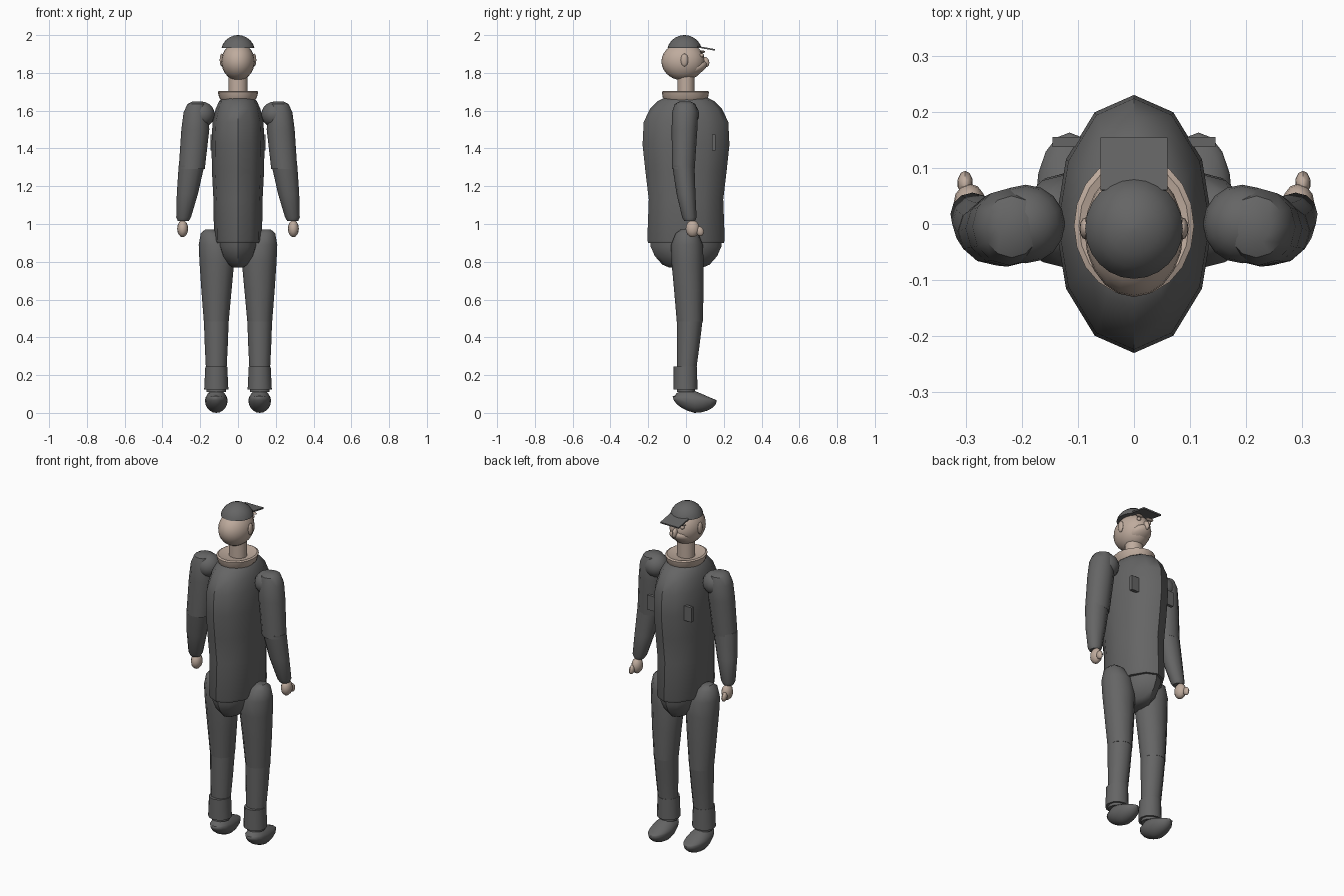
import bpy, bmesh, math
from mathutils import Matrix, Vector

cube = bpy.data.objects.get("Cube")
if cube:
    bpy.data.objects.remove(cube, do_unlink=True)


def material(name, color):
    m = bpy.data.materials.new(name)
    m.use_nodes = True
    m.diffuse_color = (*color, 1)
    m.node_tree.nodes["Principled BSDF"].inputs["Base Color"].default_value = (*color, 1)
    return m


CLOTH = material("grey cloth", (0.13, 0.13, 0.13))
SKIN = material("pale skin", (0.52, 0.41, 0.34))


def finish(name, bm, mat):
    bmesh.ops.recalc_face_normals(bm, faces=bm.faces[:])
    mesh = bpy.data.meshes.new(name)
    bm.to_mesh(mesh)
    bm.free()
    mesh.materials.append(mat)
    for p in mesh.polygons:
        p.use_smooth = True
    mesh.set_sharp_from_angle(angle=math.radians(40))
    ob = bpy.data.objects.new(name, mesh)
    bpy.context.collection.objects.link(ob)
    return ob


def loft(name, rings, mat, sides=12):
    """Skin horizontal elliptical rings given as (x, y, z, rx, ry)."""
    bm = bmesh.new()
    loops = []
    for x, y, z, rx, ry in rings:
        angles = [math.tau * i / sides for i in range(sides)]
        loops.append([bm.verts.new((x + rx * math.cos(a), y + ry * math.sin(a), z)) for a in angles])
    for low, high in zip(loops, loops[1:]):
        for i in range(sides):
            j = (i + 1) % sides
            bm.faces.new((low[i], low[j], high[j], high[i]))
    bm.faces.new(loops[0])
    bm.faces.new(loops[-1])
    return finish(name, bm, mat)


def ball(name, center, radii, mat, tilt=0, segments=16, rings=10):
    bm = bmesh.new()
    bmesh.ops.create_uvsphere(bm, u_segments=segments, v_segments=rings, radius=1)
    bm.transform(Matrix.Translation(center) @ Matrix.Rotation(math.radians(tilt), 4, 'X')
                 @ Matrix.Diagonal((*radii, 1)))
    return finish(name, bm, mat)


def box(name, center, size, mat, tilt=0):
    bm = bmesh.new()
    bmesh.ops.create_cube(bm, size=1)
    bm.transform(Matrix.Translation(center) @ Matrix.Rotation(math.radians(tilt), 4, 'X')
                 @ Matrix.Diagonal((*size, 1)))
    return finish(name, bm, mat)


# Body
loft("jacket", [(0, 0, z, rx, ry) for z, rx, ry in (
    (0.90, 0.122, 0.20), (0.915, 0.127, 0.205), (1.13, 0.13, 0.197), (1.28, 0.138, 0.215),
    (1.42, 0.14, 0.23), (1.54, 0.135, 0.224), (1.61, 0.118, 0.19),
    (1.65, 0.10, 0.15), (1.67, 0.08, 0.11))], CLOTH)
loft("pelvis", [(0, 0, z, rx, ry) for z, rx, ry in (
    (0.77, 0.03, 0.09), (0.785, 0.055, 0.125), (0.83, 0.088, 0.165),
    (0.88, 0.105, 0.187), (0.93, 0.105, 0.187))], CLOTH)
loft("collar", [(0, -0.003, z, rx, ry) for z, rx, ry in (
    (1.655, 0.09, 0.11), (1.67, 0.10, 0.12), (1.70, 0.107, 0.125),
    (1.705, 0.098, 0.115), (1.69, 0.05, 0.05))], SKIN, 20)

# Head and cap
loft("neck", [(0, 0, 1.65, 0.05, 0.046), (0, 0, 1.80, 0.05, 0.046)], SKIN, 16)
ball("head", (0, -0.015, 1.86), (0.088, 0.115, 0.10), SKIN, segments=20, rings=14)
ball("jaw", (0, 0.045, 1.822), (0.062, 0.072, 0.034), SKIN, tilt=25)
ball("nose", (0, 0.103, 1.858), (0.014, 0.02, 0.028), SKIN, tilt=15, segments=12, rings=8)
loft("cap_crown", [(0, -0.008, z, r, r * 1.03) for z, r in (
    (1.932, 0.087), (1.95, 0.081), (1.972, 0.066), (1.988, 0.045),
    (1.997, 0.022), (2.0, 0.004))], CLOTH, 24)
box("cap_visor", (0, 0.107, 1.93), (0.12, 0.095, 0.008), CLOTH, tilt=-10)

# Paired parts
for side, s in (("left", 1), ("right", -1)):
    def limb(name, rings, mat, sides=12):
        return loft(f"{side}_{name}", [(s * r[0], *r[1:]) for r in rings], mat, sides)

    def lump(name, center, radii, mat, **kw):
        return ball(f"{side}_{name}", (s * center[0], *center[1:]), radii, mat, **kw)

    # Face details
    lump("ear", (0.086, -0.008, 1.868), (0.011, 0.02, 0.034), SKIN, segments=12, rings=8)
    lump("eye", (0.035, 0.083, 1.893), (0.012, 0.012, 0.011), SKIN, segments=10, rings=6)
    lump("brow", (0.035, 0.088, 1.912), (0.024, 0.013, 0.007), SKIN, segments=10, rings=6)

    # Arm
    lump("shoulder", (0.193, 0, 1.58), (0.07, 0.07, 0.068), CLOTH)
    limb("upper_arm", [
        (0.215, -0.005, 1.648, 0.028, 0.03), (0.218, -0.005, 1.635, 0.05, 0.055),
        (0.222, -0.005, 1.59, 0.066, 0.069), (0.226, -0.008, 1.50, 0.074, 0.068),
        (0.245, -0.014, 1.29, 0.069, 0.06)], CLOTH)
    limb("forearm", [
        (0.246, -0.014, 1.31, 0.068, 0.059), (0.268, 0.0, 1.16, 0.056, 0.05),
        (0.288, 0.018, 1.035, 0.039, 0.038), (0.29, 0.02, 1.015, 0.028, 0.028)], CLOTH)
    lump("hand", (0.293, 0.035, 0.975), (0.029, 0.037, 0.045), SKIN, segments=12, rings=8)
    lump("thumb", (0.301, 0.073, 0.962), (0.014, 0.021, 0.026), SKIN, tilt=20, segments=10, rings=8)

    # Leg
    limb("thigh", [
        (0.148, 0.005, 0.972, 0.025, 0.03), (0.142, 0.005, 0.95, 0.055, 0.06),
        (0.118, 0.005, 0.89, 0.09, 0.084), (0.112, 0.008, 0.80, 0.092, 0.085),
        (0.114, 0.015, 0.65, 0.08, 0.078), (0.115, 0.02, 0.485, 0.066, 0.069)], CLOTH)
    limb("shin", [
        (0.115, 0.02, 0.50, 0.066, 0.069), (0.115, 0.012, 0.36, 0.061, 0.06),
        (0.115, 0.003, 0.22, 0.054, 0.05), (0.115, 0.0, 0.11, 0.052, 0.048)], CLOTH)
    limb("trouser_cuff", [(0.115, -0.003, 0.125, 0.064, 0.063),
                          (0.115, -0.003, 0.245, 0.058, 0.062)], CLOTH)

    # Shoe, flattened toward the toe
    shoe = lump("shoe", (0.115, 0.046, 0.066), (0.06, 0.117, 0.066), CLOTH)
    for v in shoe.data.vertices:
        if v.co.z > 0.066:
            v.co.z -= 0.35 * max(0, v.co.y) * (v.co.z - 0.066) / 0.066
        elif v.co.y < 0.046:
            v.co.z += 0.2 * (0.046 - v.co.y)

    # Chest pocket
    box(f"{side}_chest_pocket", (s * 0.108, 0.146, 1.432), (0.074, 0.018, 0.086), CLOTH)
